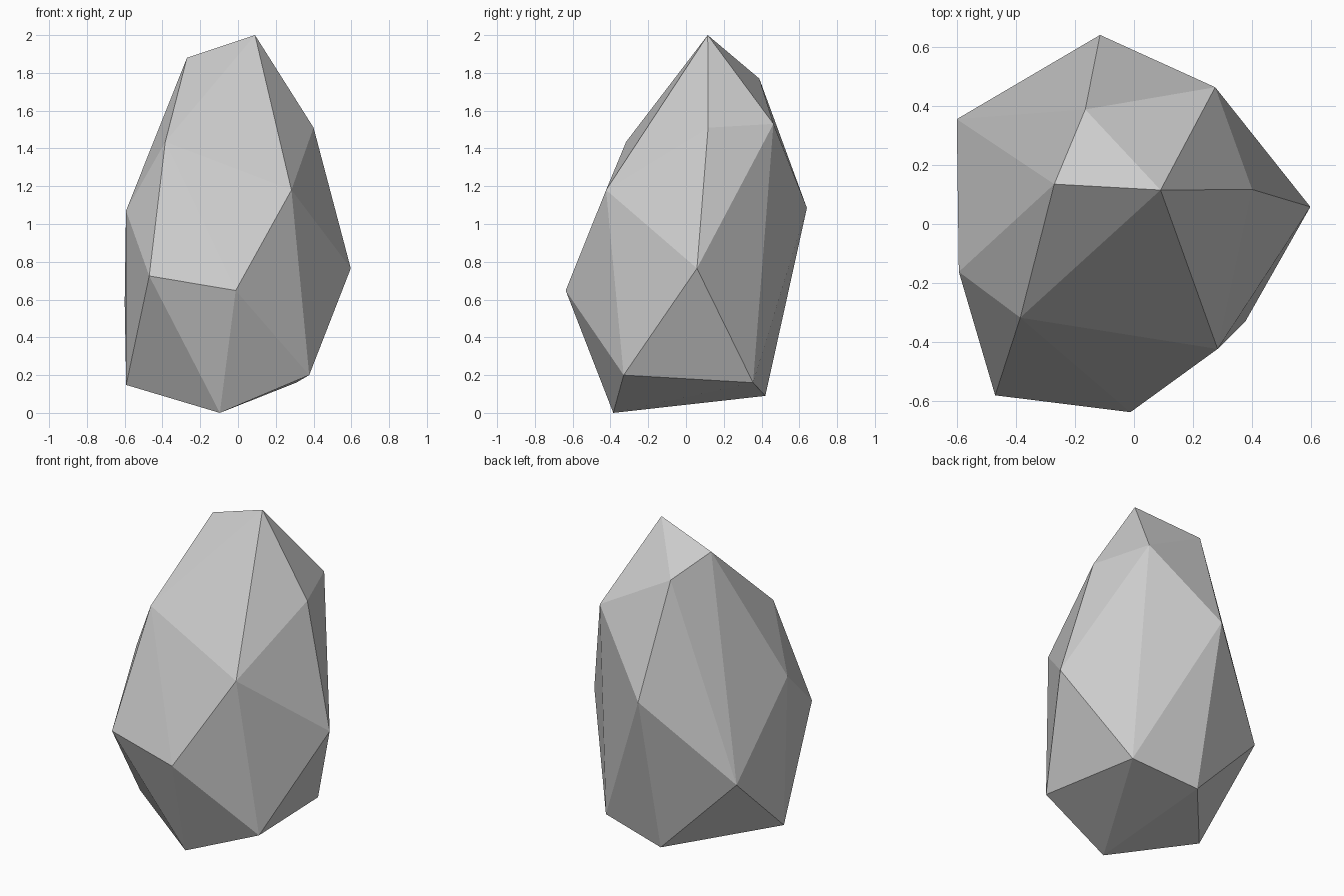
import bpy, bmesh

# Corner points of the faceted stone, from the top down
corners = [
    (0.09, 0.115, 2.0), (-0.27, 0.135, 1.88), (-0.165, 0.388, 1.77),   # crown
    (0.275, 0.463, 1.53), (0.40, 0.117, 1.51), (-0.385, -0.317, 1.435),  # shoulders
    (0.283, -0.423, 1.18), (-0.115, 0.64, 1.085), (-0.593, -0.162, 1.07),
    (0.597, 0.058, 0.765), (-0.47, -0.58, 0.725), (-0.012, -0.637, 0.648),  # waist
    (-0.60, 0.355, 0.585),
    (0.377, -0.33, 0.20), (0.308, 0.355, 0.16), (-0.592, -0.127, 0.148),  # base
    (-0.118, 0.42, 0.09), (-0.096, -0.385, 0.0),
]

# Wrap the corners in a convex skin of flat facets
bm = bmesh.new()
for co in corners:
    bm.verts.new(co)
bmesh.ops.convex_hull(bm, input=bm.verts[:])
bmesh.ops.recalc_face_normals(bm, faces=bm.faces[:])

mesh = bpy.data.meshes.new("rock")
bm.to_mesh(mesh)
bm.free()
rock = bpy.data.objects.new("rock", mesh)
bpy.context.collection.objects.link(rock)
